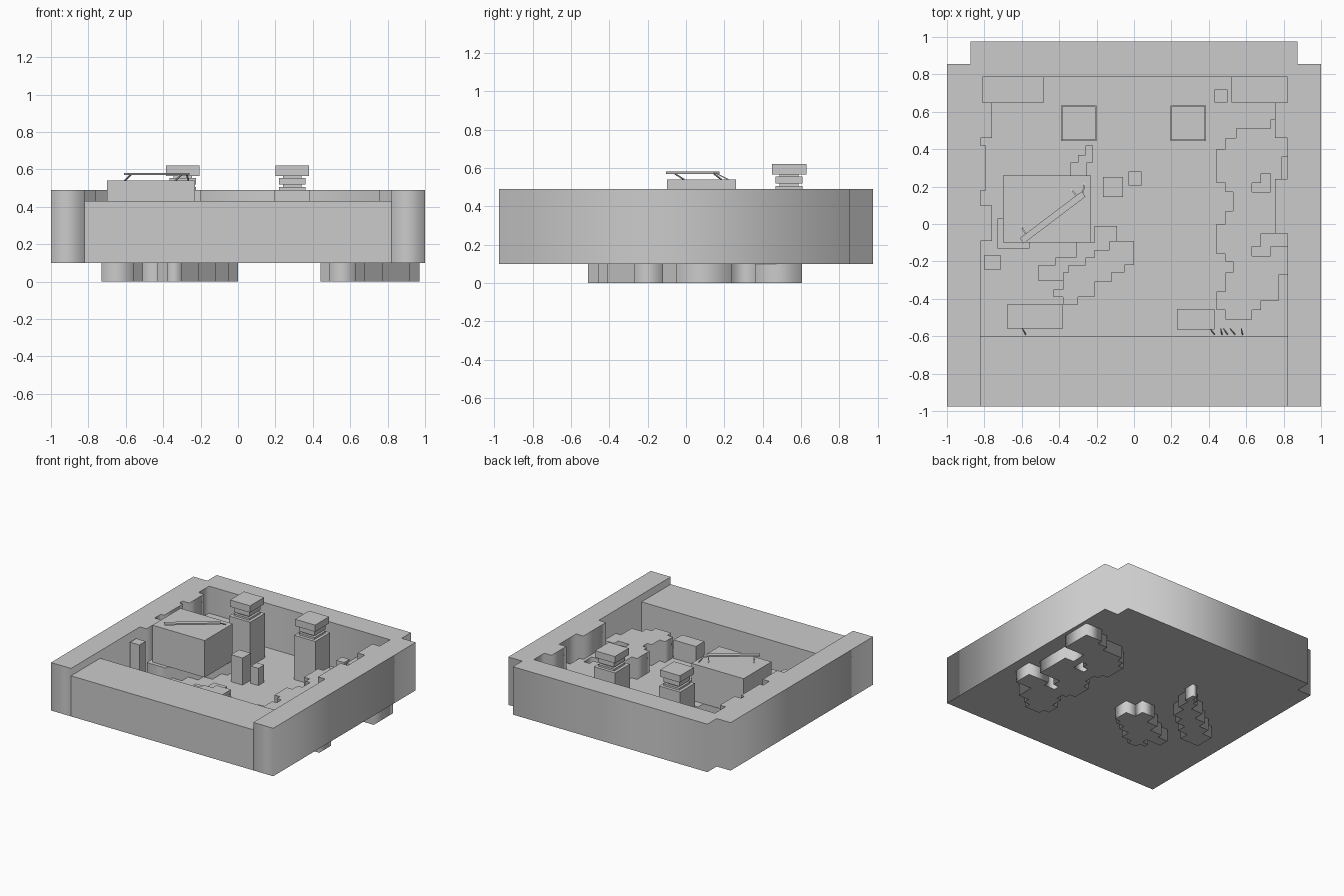
import bpy, math, random
from mathutils import Vector

random.seed(4)
FLOOR = 0.13


def prism(name, z0, z1, *loops):
    """Vertical prism from an outline; further loops are holes."""
    cu = bpy.data.curves.new(name, 'CURVE')
    cu.dimensions = '2D'
    cu.fill_mode = 'BOTH'
    cu.extrude = (z1 - z0) / 2
    for pts in loops:
        sp = cu.splines.new('POLY')
        sp.points.add(len(pts) - 1)
        for p, (x, y) in zip(sp.points, pts):
            p.co = (x, y, 0, 1)
        sp.use_cyclic_u = True
    tmp = bpy.data.objects.new(name + "_curve", cu)
    bpy.context.collection.objects.link(tmp)
    bpy.context.view_layer.update()
    dg = bpy.context.evaluated_depsgraph_get()
    me = bpy.data.meshes.new_from_object(tmp.evaluated_get(dg))
    bpy.data.objects.remove(tmp)
    ob = bpy.data.objects.new(name, me)
    ob.location.z = (z0 + z1) / 2
    bpy.context.collection.objects.link(ob)
    return ob


def box(name, x0, x1, y0, y1, z0, z1):
    bpy.ops.mesh.primitive_cube_add(
        size=1, location=((x0 + x1) / 2, (y0 + y1) / 2, (z0 + z1) / 2))
    ob = bpy.context.object
    ob.name = name
    ob.scale = (x1 - x0, y1 - y0, z1 - z0)
    return ob


def bar(name, a, b, w, h):
    """Thin box running from point a to point b."""
    a, b = Vector(a), Vector(b)
    bpy.ops.mesh.primitive_cube_add(size=1, location=(a + b) / 2)
    ob = bpy.context.object
    ob.name = name
    ob.scale = ((b - a).length, w, h)
    ob.rotation_euler = (b - a).to_track_quat('X', 'Z').to_euler()
    return ob


# Tray: U-shaped wall with notched back corners and inner pilasters
prism("tray_wall", 0.1, 0.49, [
    (-1, -.975), (-.82, -.975), (-.82, -.09), (-.76, -.09), (-.76, .1),
    (-.82, .1), (-.82, .18), (-.79, .18), (-.79, .42), (-.82, .42),
    (-.82, .46), (-.76, .46), (-.76, .65), (-.81, .65), (-.81, .785),
    (.82, .785), (.82, .65), (.755, .65), (.755, .46), (.82, .46),
    (.82, .24), (.755, .24), (.755, -.05), (.82, -.05), (.82, -.975),
    (1, -.975), (1, .855), (.875, .855), (.875, .975), (-.875, .975),
    (-.875, .855), (-1, .855)])
box("tray_front_lip", -.82, .82, -.975, -.6, .1, .43)
box("tray_floor", -.82, .82, -.6, .785, .1, FLOOR)

# Stepped terrain: large mound on the right, partly inside the wall
prism("right_terrain", 0, 0.3, [
    (.545, .51), (.545, .46), (.49, .46), (.49, .40), (.44, .40), (.44, .22),
    (.49, .22), (.49, .17), (.53, .17), (.53, .07), (.49, .07), (.49, 0),
    (.44, 0), (.44, -.16), (.49, -.16), (.49, -.20), (.53, -.20),
    (.53, -.26), (.49, -.26), (.49, -.36), (.44, -.36), (.44, -.46),
    (.49, -.46), (.49, -.51), (.63, -.51), (.63, -.46), (.68, -.46),
    (.68, -.41), (.775, -.41), (.775, -.27), (.92, -.27), (.92, -.12),
    (.73, -.12), (.73, -.17), (.63, -.17), (.63, -.12), (.68, -.12),
    (.68, -.05), (.87, -.05), (.87, .24), (.79, .24), (.79, .36),
    (.97, .36), (.97, .605), (.82, .605), (.82, .56), (.73, .56),
    (.73, .51)],
    [(.63, .17), (.63, .22), (.68, .22), (.68, .27), (.73, .27), (.73, .17)])

# Diagonal terrain strips on the left
prism("terrain_under_block", 0, 0.24, [
    (-.26, .42), (-.22, .42), (-.22, .33), (-.25, .33), (-.25, .22),
    (-.3, .22), (-.3, .1), (-.38, .1), (-.38, .03), (-.47, .03),
    (-.47, -.05), (-.56, -.05), (-.56, -.13), (-.73, -.13), (-.73, .03),
    (-.64, .03), (-.64, .1), (-.55, .1), (-.55, .17), (-.45, .17),
    (-.45, .26), (-.34, .26), (-.34, .33), (-.30, .33), (-.30, .37),
    (-.26, .37)])
DIVIDE = [(-.13, -.09), (-.13, -.14), (-.21, -.14), (-.21, -.18),
          (-.26, -.18), (-.26, -.22), (-.35, -.22), (-.35, -.26),
          (-.38, -.26), (-.38, -.305)]
prism("middle_terrain_back", 0, 0.17, [(-.21, -.01), (-.09, -.01), (-.09, -.09)]
      + DIVIDE + [(-.51, -.305), (-.51, -.22), (-.42, -.22), (-.42, -.18),
                  (-.31, -.18), (-.31, -.10), (-.21, -.10)])
prism("middle_terrain_front", 0, 0.2, DIVIDE[::-1] + [
    (0, -.09), (0, -.22), (-.05, -.22), (-.05, -.26), (-.12, -.26),
    (-.12, -.31), (-.21, -.31), (-.21, -.39), (-.30, -.39), (-.30, -.43),
    (-.38, -.43), (-.38, -.39), (-.43, -.39), (-.43, -.35), (-.38, -.35)])

# Large block with a slanted rail held on thin struts
box("large_block", -.70, -.23, -.10, .26, .24, .54)
bar("rail", (-.60, -.09, .575), (-.27, .16, .575), .035, .012)
for x0, y0, x1, y1 in [(-.605, -.01, -.57, -.065), (-.335, .185, -.30, .14),
                       (-.265, .22, -.275, .15)]:
    bar("rail_strut", (x0, y0, .54), (x1, y1, .575), .008, .006)

# Two lamp pillars with stacked caps
for x in (-.295, .29):
    for part, r, z0, z1 in [("body", .095, FLOOR, .49), ("base", .07, .49, .505),
                            ("neck", .05, .505, .52), ("lantern", .07, .52, .555),
                            ("collar", .05, .555, .565), ("cap", .09, .565, .62)]:
        box("pillar_" + part, x - r, x + r, .538 - r, .538 + r, z0, z1)

# Loose posts and blocks on the floor
for name, x0, x1, y0, y1, top in [
        ("tall_post", -.165, -.06, .145, .25, .35),
        ("short_post", -.03, .04, .205, .28, .27),
        ("side_post", -.80, -.715, -.245, -.165, .43),
        ("back_post", .43, .50, .65, .72, .27),
        ("front_left_block", -.68, -.38, -.56, -.43, .22),
        ("front_right_block", .23, .43, -.565, -.455, .28),
        ("back_left_block", -.82, -.48, .65, .785, .27),
        ("back_right_block", .52, .82, .65, .785, .27)]:
    box(name, x0, x1, y0, y1, FLOOR, top)

# Small grass blades by the front lip
for x in (-.58, .43, .47, .50, .54, .58):
    dx = random.uniform(-.03, .03)
    bar("grass_blade", (x, -.59, FLOOR), (x + dx, -.56, FLOOR + .05), .006, .006)
